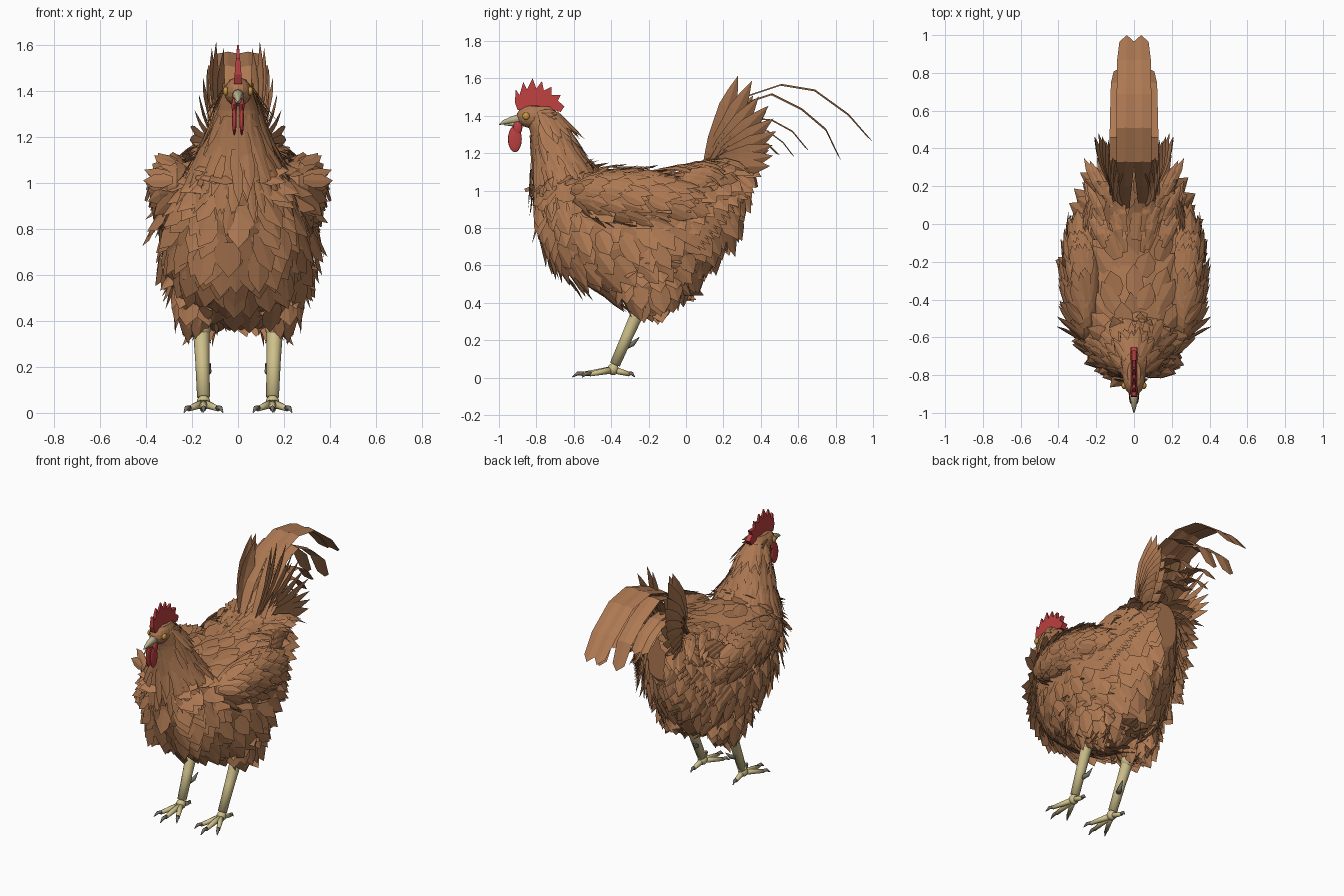
import bpy, bmesh, math, random
from mathutils import Vector, Matrix

if "Cube" in bpy.data.objects:
    bpy.data.objects.remove(bpy.data.objects["Cube"])

random.seed(4)
V = Vector


def material(name, rgb):
    m = bpy.data.materials.new(name)
    m.diffuse_color = (*rgb, 1)
    m.use_nodes = True
    m.node_tree.nodes["Principled BSDF"].inputs["Base Color"].default_value = m.diffuse_color
    return m


BROWN = material("brown_feather", (0.42, 0.19, 0.085))
RED = material("red_skin", (0.5, 0.05, 0.05))
HORN = material("yellow_scale", (0.62, 0.53, 0.26))
CLAW = material("grey_claw", (0.2, 0.18, 0.14))
BEAK = material("pale_beak", (0.5, 0.46, 0.28))
EYE = material("amber_eye", (0.55, 0.3, 0.05))


def finish(name, bm, mat, mirror=False, smooth=False):
    me = bpy.data.meshes.new(name)
    bm.to_mesh(me)
    bm.free()
    me.materials.append(mat)
    for p in me.polygons:
        p.use_smooth = smooth
    ob = bpy.data.objects.new(name, me)
    bpy.context.collection.objects.link(ob)
    if mirror:
        ob.modifiers.new("mirror", 'MIRROR').use_clip = False
    return ob


def bridge(bm, loops):
    n = len(loops[0])
    for r0, r1 in zip(loops, loops[1:]):
        for j in range(n):
            bm.faces.new((r0[j], r0[(j + 1) % n], r1[(j + 1) % n], r1[j]))
    bm.faces.new(loops[0])
    bm.faces.new(loops[-1])
    bmesh.ops.recalc_face_normals(bm, faces=bm.faces[:])


def loft(bm, stations, axis, rings, seg, power=1.0):
    """Rounded rings; each station is (position, low, high, half width)."""
    loops = []
    for i in range(rings):
        t = i / (rings - 1) * (len(stations) - 1)
        k = min(int(t), len(stations) - 2)
        p, lo, hi, w = [a + (b - a) * (t - k) for a, b in zip(stations[k], stations[k + 1])]
        ring = []
        for j in range(seg):
            a = math.tau * (j + 0.5 * (i % 2)) / seg
            c, s = [math.copysign(abs(v) ** power, v) for v in (math.cos(a), math.sin(a))]
            q = (lo + hi) / 2 + (hi - lo) / 2 * s
            ring.append(bm.verts.new((w * c, p, q) if axis == 'y' else (w * c, q, p)))
        loops.append(ring)
    bridge(bm, loops)


def ball(bm, c, r, rot=None, seg=16, rings=10):
    m = Matrix.Translation(c) @ (rot or Matrix()) @ Matrix.Diagonal((*r, 1))
    bmesh.ops.create_uvsphere(bm, u_segments=seg, v_segments=rings, radius=1, matrix=m)


def tube(bm, pts, radii, seg=10):
    pts = [V(p) for p in pts]
    loops = []
    for i, (p, r) in enumerate(zip(pts, radii)):
        d = (pts[min(i + 1, len(pts) - 1)] - pts[max(i - 1, 0)]).normalized()
        s = d.cross(V((1, 0.01, 0)) if abs(d.x) < 0.9 else V((0, 0, 1))).normalized()
        u = s.cross(d)
        loops.append([bm.verts.new(p + r * (s * math.cos(a) + u * math.sin(a)))
                      for a in [math.tau * j / seg for j in range(seg)]])
    bridge(bm, loops)


def ribbon(bm, pts, side, up, width, blunt=2.7):
    """Pointed vane with a raised centre rib along a path."""
    side, up, k = V(side).normalized(), V(up).normalized(), len(pts) - 1
    prev = None
    for i, p in enumerate(pts):
        t, p = i / k, V(p)
        w = width / 2 * min(1, 0.5 + 1.6 * t) * min(1, blunt * (1 - t))
        if i == k:
            tip = bm.verts.new(p)
            bm.faces.new((prev[0], prev[1], tip))
            bm.faces.new((prev[1], prev[2], tip))
        else:
            row = [bm.verts.new(p + side * w * s - up * w * 0.2 * abs(s)) for s in (-1, 0, 1)]
            if prev:
                for j in (0, 1):
                    bm.faces.new((prev[j], prev[j + 1], row[j + 1], row[j]))
            prev = row


def cover(bm, length, width, lift, flow, keep=lambda c, n: True):
    """Lay one jittered feather on every face of the base form."""
    spots = [(f.calc_center_median(), f.normal.copy(), math.sqrt(f.calc_area())) for f in bm.faces]
    for c, n, size in spots:
        if not keep(c, n):
            continue
        c = c + V([random.uniform(-0.25, 0.25) * size for _ in range(3)])
        d = V(flow(c)) + V([random.uniform(-0.15, 0.15) for _ in range(3)])
        d = (d - n * d.dot(n)).normalized()
        ll, ww = length * random.uniform(0.8, 1.2), width * random.uniform(0.85, 1.15)
        lf = lift * random.uniform(0.4, 1.5)
        pts = [c + d * ll * t + n * (0.006 + lf * t) for t in (0, 0.33, 0.67, 1)]
        ribbon(bm, pts, n.cross(d), n, ww)


# Torso
bm = bmesh.new()
loft(bm, [(-0.79, 0.78, 1.04, 0.09), (-0.71, 0.63, 1.10, 0.19), (-0.60, 0.53, 1.12, 0.265),
          (-0.42, 0.435, 1.11, 0.32), (-0.22, 0.405, 1.09, 0.335), (-0.04, 0.445, 1.10, 0.30),
          (0.09, 0.58, 1.13, 0.245), (0.20, 0.73, 1.17, 0.18), (0.28, 0.88, 1.18, 0.10)], 'y', 17, 24, 0.88)
cover(bm, 0.165, 0.105, 0.028, lambda c: (c.x * 0.6, 0.6, -0.9))
finish("torso", bm, BROWN)

# Neck with narrow hackle feathers
bm = bmesh.new()
loft(bm, [(0.90, -0.80, -0.34, 0.22), (1.0, -0.82, -0.40, 0.22), (1.1, -0.82, -0.48, 0.18),
          (1.2, -0.82, -0.56, 0.13), (1.3, -0.83, -0.62, 0.093), (1.4, -0.86, -0.68, 0.066),
          (1.45, -0.86, -0.72, 0.035)], 'z', 14, 24)
cover(bm, 0.18, 0.045, 0.014, lambda c: (c.x * 1.2, 0.35, -1),
      lambda c, n: 0.93 < c.z < 1.43 and not (c.z > 1.3 and c.y < -0.79))
finish("neck", bm, BROWN)

# Head with ear tufts
bm = bmesh.new()
ball(bm, (0, -0.815, 1.395), (0.06, 0.092, 0.063))
for s in (-1, 1):
    for i in range(4):
        p = V((s * 0.056, -0.79, 1.36 + 0.02 * i))
        ribbon(bm, [p, p + V((s * 0.012, 0.05, 0.0)), p + V((s * 0.012, 0.1, 0.005))], (0, 0, 1), (s, 0, 0), 0.03)
finish("head", bm, BROWN)

# Thighs
bm = bmesh.new()
ball(bm, (0.175, -0.20, 0.55), (0.11, 0.19, 0.165), seg=12, rings=8)
cover(bm, 0.14, 0.10, 0.02, lambda c: ((c.x - 0.17) * 0.5, 0.2, -1), lambda c, n: n.z > -0.85)
finish("thigh", bm, BROWN, True)

# Wings: coverts on a flattened form, then trailing flight feathers
bm = bmesh.new()
ball(bm, (0.265, -0.27, 0.955), (0.105, 0.35, 0.145), Matrix.Rotation(-0.1, 4, 'X'), 16, 16)
cover(bm, 0.15, 0.06, 0.012, lambda c: (-(c.y + 0.25) * 0.5, 1, -0.35),
      lambda c, n: n.x > -0.2 and n.y > -0.8)
for layer in range(2):
    for i in range(11):
        t = i / 10
        a = V((0.34 - 0.09 * t - 0.015 * layer, -0.32 + 0.34 * t, 0.89 + 0.21 * t))
        b = V((0.30 - 0.14 * t, 0.08 + 0.22 * t + 0.03 * layer, 0.68 + 0.28 * t))
        pts = [a.lerp(b, k / 5) + V((0.025, 0.01, 0.05)) * math.sin(math.pi * k / 5) for k in range(6)]
        ribbon(bm, pts, (-0.35, 0.5, 0.8), (1, 0.3, 0.3), 0.085, 3.5)
finish("wing", bm, BROWN, True)

# Saddle feathers draping over the back and rump
bm = bmesh.new()
for i in range(26):
    t = i / 25
    p = V((0.02 + 0.15 * random.random(), -0.15 + 0.3 * t, 1.115 + 0.05 * t))
    e = p + V((0.4 * p.x + 0.03, 0.2, -0.02 - 0.7 * p.x * random.random()))
    ribbon(bm, [p, p.lerp(e, 0.35) + V((0, 0, 0.025)), p.lerp(e, 0.7) + V((0, 0, 0.025)), e],
           (1, -0.3, -0.4), (0.3, 0, 1), 0.05)
finish("saddle_feathers", bm, BROWN, True)

# Tail fan: upright feathers splayed to each side
bm = bmesh.new()
for inner, n in ((0, 9), (1, 6)):
    for i in range(n):
        t = i / (n - 1)
        ang = math.radians(71 - 70 * t)
        ln = (0.54 - 0.2 * t) * (0.93 if inner else 1) * random.uniform(0.95, 1.02)
        base = V((0.05, 0.11, 1.12))
        tip = V(((0.095 + 0.115 * min(1, 1.3 * t)) * (0.65 if inner else 1),
                 0.11 + ln * math.cos(ang), 1.125 + ln * math.sin(ang)))
        pts = [base.lerp(tip, k / 6) + V((0.03 * math.sin(math.pi * k / 6), 0, 0)) for k in range(7)]
        ribbon(bm, pts, (0.35, -math.sin(ang), math.cos(ang)), (1, 0, 0), 0.10, 3.5)
finish("tail_fan", bm, BROWN, True)

# Long curved sickle feathers: x centre, width, (y, z) path
bm = bmesh.new()
for x, w, path in [
    (0.05, 0.10, [(0.08, 1.12), (0.2, 1.34), (0.33, 1.51), (0.51, 1.57), (0.69, 1.54), (0.87, 1.41), (1.0, 1.26)]),
    (0.085, 0.11, [(0.1, 1.12), (0.22, 1.34), (0.34, 1.48), (0.46, 1.52), (0.62, 1.44), (0.75, 1.33), (0.83, 1.16)]),
    (0.105, 0.08, [(0.12, 1.12), (0.25, 1.31), (0.36, 1.39), (0.46, 1.38), (0.57, 1.32), (0.66, 1.21)]),
    (0.11, 0.07, [(0.12, 1.12), (0.25, 1.27), (0.35, 1.34), (0.44, 1.32), (0.52, 1.26), (0.58, 1.18)]),
    (0.06, 0.09, [(0.14, 1.12), (0.27, 1.23), (0.36, 1.27), (0.44, 1.25), (0.50, 1.19)])]:
    m = len(path) - 1
    pts = [V((x * (1 - 0.25 * i / m), *q)) for i, q in enumerate(path)]
    pts.insert(m, pts[-2].lerp(pts[-1], 0.75))
    ribbon(bm, pts, (1, 0, 0), (0, 0.3, 1), w, 5.5)
finish("sickle_feathers", bm, BROWN, True)

# Legs: hock, shank, ankle and four toes
bm, cl = bmesh.new(), bmesh.new()
ball(bm, (0.16, -0.25, 0.365), (0.042, 0.046, 0.042))
tube(bm, [(0.165, -0.2, 0.5), (0.16, -0.25, 0.365), (0.155, -0.31, 0.23), (0.15, -0.38, 0.07)],
     [0.05, 0.036, 0.031, 0.028], 12)
ball(bm, (0.15, -0.39, 0.045), (0.03, 0.03, 0.032))
root = V((0.15, -0.39, 0.042))
for dx, dy in ((0, -0.165), (0.064, -0.125), (-0.064, -0.125), (0.005, 0.088)):
    d = V((dx, dy, 0))
    tube(bm, [root, root + d * 0.5 + V((0, 0, -0.012)), root + d + V((0, 0, -0.024))], [0.02, 0.016, 0.012], 8)
    tube(cl, [root + d * 0.95 + V((0, 0, -0.022)), root + d * 1.15 + V((0, 0, -0.02)),
              root + d * 1.32 + V((0, 0, -0.04))], [0.012, 0.01, 0.002], 8)
tube(cl, [(0.145, -0.32, 0.17), (0.128, -0.285, 0.18), (0.12, -0.25, 0.215)], [0.018, 0.013, 0.002], 8)
finish("leg", bm, HORN, True, True)
finish("claws_and_spur", cl, CLAW, True, True)

# Comb: serrated plate, thinner towards the points
bm = bmesh.new()
outline = [(-0.90, 1.43), (-0.915, 1.47), (-0.91, 1.54), (-0.89, 1.51), (-0.87, 1.58), (-0.85, 1.54),
           (-0.82, 1.60), (-0.80, 1.545), (-0.77, 1.585), (-0.76, 1.535), (-0.72, 1.555), (-0.72, 1.51),
           (-0.67, 1.51), (-0.685, 1.48), (-0.65, 1.45), (-0.67, 1.42), (-0.74, 1.44), (-0.82, 1.44)]
f = bm.faces.new([bm.verts.new((-1, y, z)) for y, z in outline])
ext = bmesh.ops.extrude_face_region(bm, geom=[f])["geom"]
bmesh.ops.translate(bm, vec=(2, 0, 0), verts=[g for g in ext if isinstance(g, bmesh.types.BMVert)])
for v in bm.verts:
    v.co.x *= 0.003 + 0.085 * max(0, 1.61 - v.co.z)
bmesh.ops.recalc_face_normals(bm, faces=bm.faces[:])
finish("comb", bm, RED)

# Wattles
bm = bmesh.new()
ball(bm, (0.016, -0.915, 1.275), (0.01, 0.037, 0.07))
ball(bm, (0.016, -0.9, 1.335), (0.012, 0.025, 0.035))
finish("wattle", bm, RED, True, True)

# Beak: hooked upper and short lower half
bm = bmesh.new()
tube(bm, [(0, -0.87, 1.385), (0, -0.93, 1.377), (0, -0.975, 1.365), (0, -1.0, 1.352)], [0.03, 0.02, 0.011, 0.002])
tube(bm, [(0, -0.87, 1.365), (0, -0.93, 1.357), (0, -0.972, 1.352)], [0.022, 0.014, 0.003])
finish("beak", bm, BEAK, False, True)

# Eyes
bm = bmesh.new()
ball(bm, (0.053, -0.855, 1.398), (0.013, 0.02, 0.02))
finish("eye", bm, EYE, True, True)
